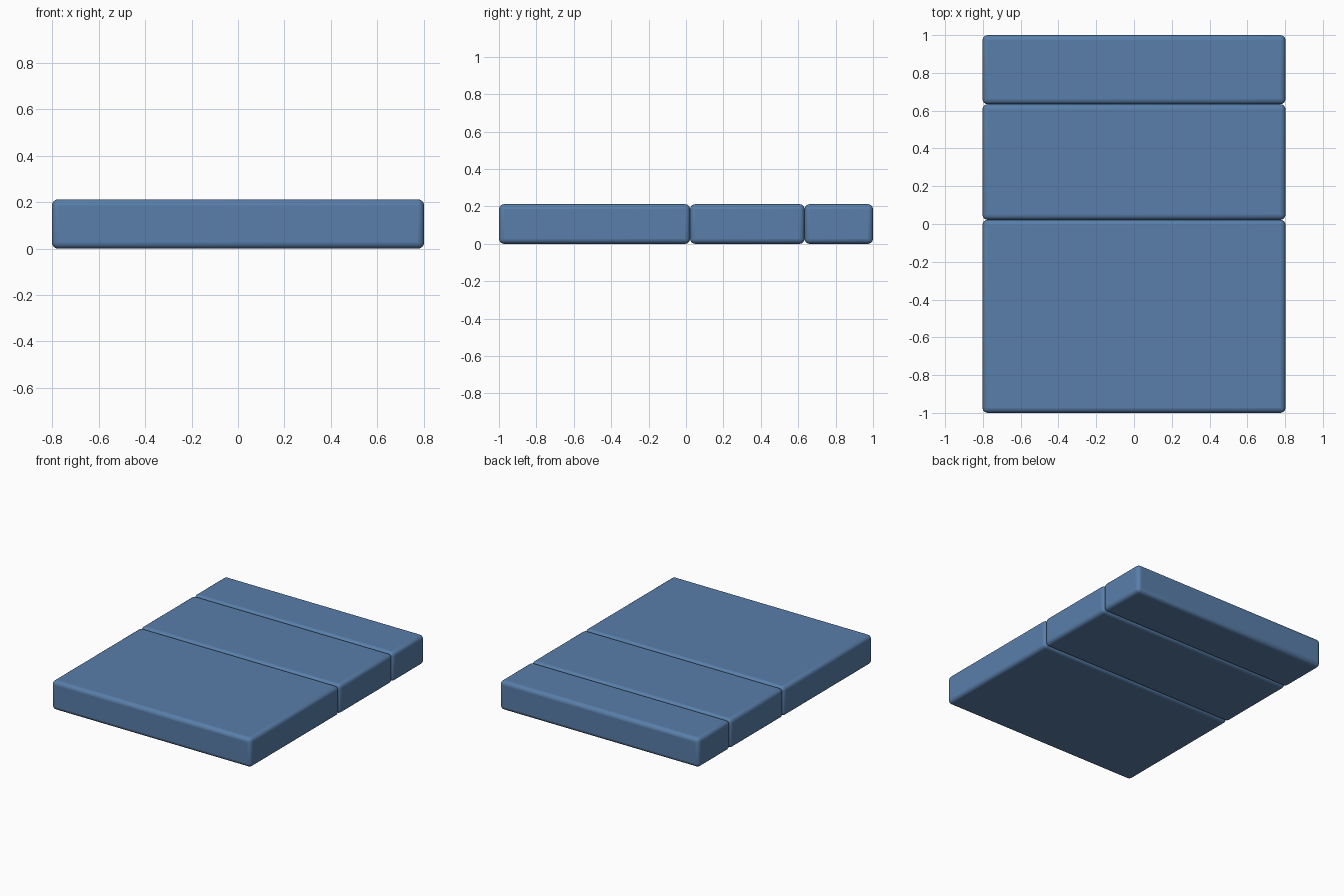
import bpy

if "Cube" in bpy.data.objects:
    bpy.data.objects.remove(bpy.data.objects["Cube"])

WIDTH, HEIGHT, RADIUS = 1.604, 0.212, 0.027

fabric = bpy.data.materials.new("blue_fabric")
fabric.diffuse_color = (0.10, 0.21, 0.40, 1.0)
fabric.use_nodes = True
fabric.node_tree.nodes["Principled BSDF"].inputs["Base Color"].default_value = fabric.diffuse_color


def cushion(name, y0, y1):
    """Soft-edged block spanning y0..y1, resting on the floor."""
    bpy.ops.mesh.primitive_cube_add(size=1, location=(0, (y0 + y1) / 2, HEIGHT / 2))
    ob = bpy.context.object
    ob.name = name
    ob.scale = (WIDTH, y1 - y0, HEIGHT)
    bpy.ops.object.transform_apply(location=False, rotation=False, scale=True)
    ob.data.materials.append(fabric)
    bpy.ops.object.shade_smooth_by_angle()
    bevel = ob.modifiers.new("rounded_edges", 'BEVEL')
    bevel.width = RADIUS
    bevel.segments = 4
    bpy.ops.object.modifier_apply(modifier=bevel.name)
    bpy.ops.object.shade_smooth()
    return ob


# Three folding sections laid flat, front to back
cushion("front_cushion", -1.0, 0.022)
cushion("middle_cushion", 0.022, 0.634)
cushion("back_cushion", 0.634, 1.0)
